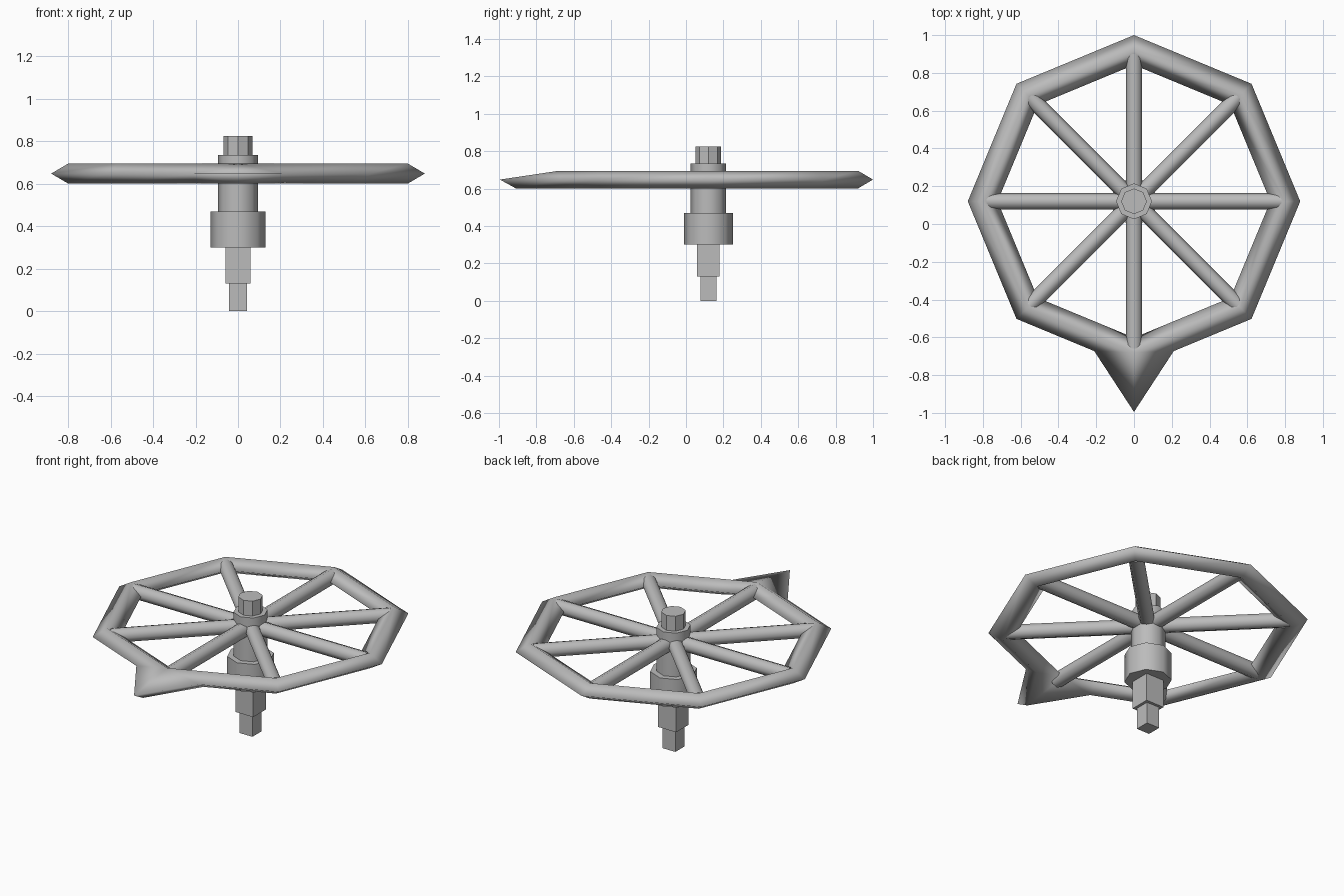
import bpy, bmesh
from math import sin, cos, pi, radians
from mathutils import Vector, Matrix

cube = bpy.data.objects.get("Cube")
if cube:
    bpy.data.objects.remove(cube)

CY = 0.12      # wheel axis position along y
RIM_Z = 0.648  # mid height of rim and spokes

metal = bpy.data.materials.new("grey metal")
metal.use_nodes = True
grey = (0.5, 0.5, 0.5, 1)
metal.diffuse_color = grey
metal.node_tree.nodes["Principled BSDF"].inputs["Base Color"].default_value = grey


def finish(name, bm, smooth_angle=None):
    bmesh.ops.recalc_face_normals(bm, faces=bm.faces)
    me = bpy.data.meshes.new(name)
    bm.to_mesh(me)
    bm.free()
    me.materials.append(metal)
    ob = bpy.data.objects.new(name, me)
    bpy.context.collection.objects.link(ob)
    if smooth_angle:
        bpy.ops.object.select_all(action='DESELECT')
        ob.select_set(True)
        bpy.context.view_layer.objects.active = ob
        bpy.ops.object.shade_smooth_by_angle(angle=radians(smooth_angle))
    return ob


def octagon_post(name, radius, z0, z1, smooth_angle=None):
    bm = bmesh.new()
    place = Matrix.Translation((0, CY, (z0 + z1) / 2)) @ Matrix.Rotation(pi / 2, 4, 'Z')
    bmesh.ops.create_cone(bm, cap_ends=True, segments=8, radius1=radius,
                          radius2=radius, depth=z1 - z0, matrix=place)
    return finish(name, bm, smooth_angle)


def square_peg(name, half, z0, z1):
    bm = bmesh.new()
    bmesh.ops.create_cube(bm, size=1)
    bmesh.ops.scale(bm, vec=(2 * half, 2 * half, z1 - z0), verts=bm.verts)
    bmesh.ops.translate(bm, vec=(0, CY, (z0 + z1) / 2), verts=bm.verts)
    return finish(name, bm)


# Central column
octagon_post("top_nut", 0.068, 0.735, 0.825)
octagon_post("hub_shaft", 0.095, 0.46, 0.735, 60)
octagon_post("collar", 0.13, 0.30, 0.47, 60)
square_peg("upper_peg", 0.06, 0.13, 0.30)
square_peg("lower_peg", 0.043, 0.0, 0.13)

# Spokes
for i in range(8):
    bm = bmesh.new()
    bmesh.ops.create_cone(bm, cap_ends=True, segments=8, radius1=0.043,
                          radius2=0.043, depth=0.74)
    turn = (Matrix.Translation((0, CY, RIM_Z)) @ Matrix.Rotation(i * pi / 4, 4, 'Z')
            @ Matrix.Translation((0.41, 0, 0)) @ Matrix.Rotation(pi / 2, 4, 'Y'))
    bmesh.ops.transform(bm, matrix=turn, verts=bm.verts)
    finish(f"spoke_{i + 1}", bm, 60)

# Octagonal rim with a diamond section, and a pointer drawn out at the front
section = [(0.88, 0), (0.80, 0.047), (0.722, 0), (0.80, -0.047)]


def corner_ring(k):
    a = -pi / 2 + k * pi / 4
    return [Vector((r * cos(a), CY + r * sin(a), RIM_Z + h)) for r, h in section]


corners = [corner_ring(k) for k in range(8)]
right_base = [a.lerp(b, 0.338) for a, b in zip(corners[0], corners[1])]
left_base = [a.lerp(b, 0.338) for a, b in zip(corners[0], corners[7])]
corners[0][0].y = -0.995
corners[0][3].y = -0.91
rings = [corners[0], right_base] + corners[1:] + [left_base]

bm = bmesh.new()
loops = [[bm.verts.new(p) for p in ring] for ring in rings]
for a, b in zip(loops, loops[1:] + loops[:1]):
    for j in range(4):
        n = (j + 1) % 4
        bm.faces.new((a[j], b[j], b[n], a[n]))
bmesh.ops.triangulate(bm, faces=[f for f in bm.faces if any(v in loops[0] for v in f.verts)])
finish("rim_with_pointer", bm, 180)
